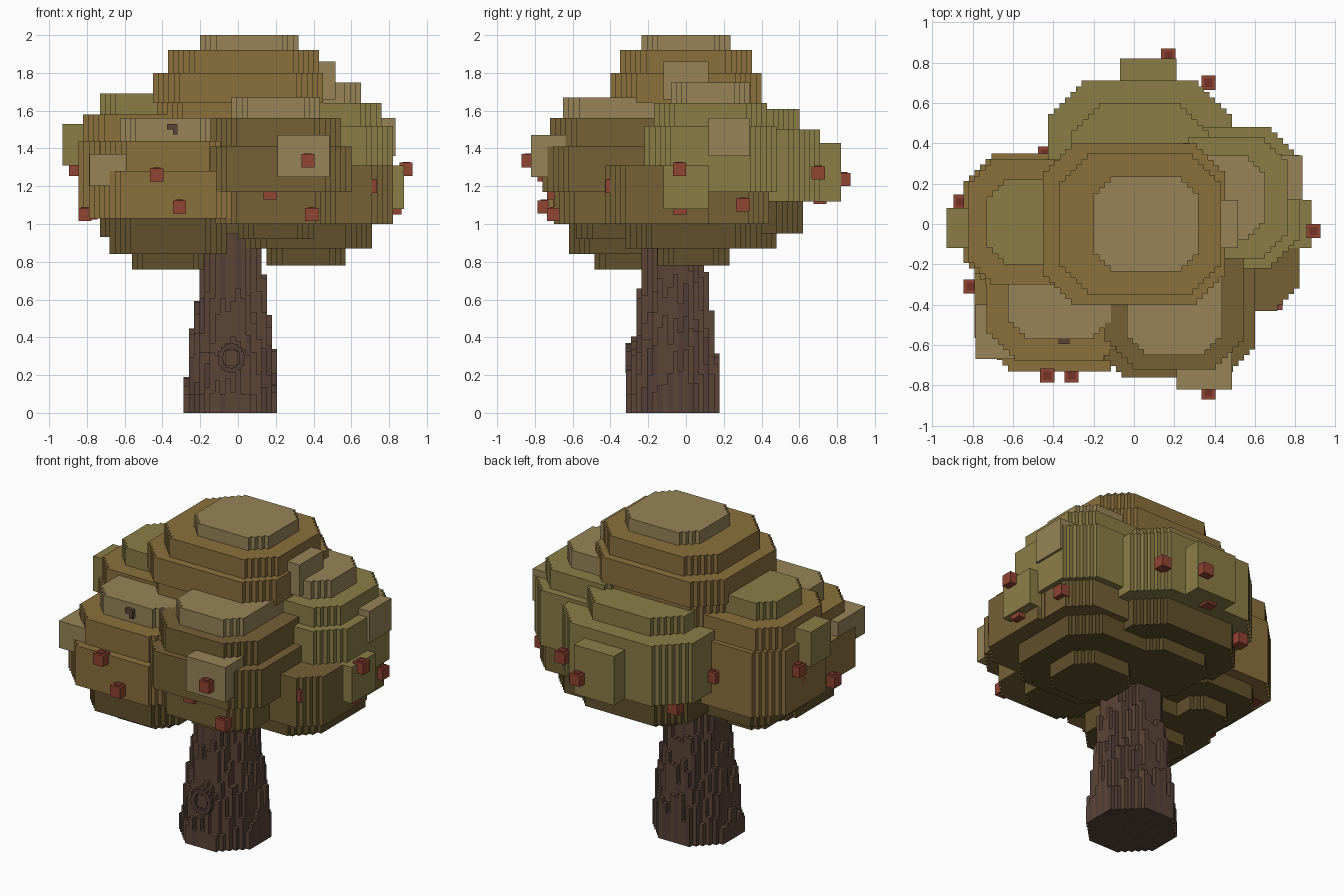
import bpy, bmesh, math, random

if "Cube" in bpy.data.objects:
    bpy.data.objects.remove(bpy.data.objects["Cube"])
random.seed(4)
V = 0.0275  # voxel size


def mat(name, hexa):
    m = bpy.data.materials.new(name)
    c = [(int(hexa[i:i + 2], 16) / 255) ** 2.2 for i in (0, 2, 4)]
    m.diffuse_color = (*c, 1)
    m.use_nodes = True
    m.node_tree.nodes["Principled BSDF"].inputs["Base Color"].default_value = m.diffuse_color
    return m


PALETTE = ["khaki", "brown", "umber", "olive", "shade"]
K, B, U, O, S = range(5)
LEAF = [mat(n, h) for n, h in zip(PALETTE, ["968458", "8a703f", "746138", "8a7d48", "61512f"])]
BARK = [mat("bark", "5c473a"), mat("dark_bark", "54413a")]
RED = [mat("fruit_red", "904636"), mat("fruit_dark", "74352e")]


def finish(bm, name, mats):
    me = bpy.data.meshes.new(name)
    bm.to_mesh(me)
    bm.free()
    for m in mats:
        me.materials.append(m)
    ob = bpy.data.objects.new(name, me)
    bpy.context.collection.objects.link(ob)
    return ob


def prism(bm, pts, z0, z1, mi):
    lo = [bm.verts.new((x, y, z0)) for x, y in pts]
    hi = [bm.verts.new((x, y, z1)) for x, y in pts]
    n = len(pts)
    fs = [bm.faces.new(lo[::-1]), bm.faces.new(hi)]
    for i in range(n):
        j = (i + 1) % n
        fs.append(bm.faces.new((lo[i], lo[j], hi[j], hi[i])))
    for f in fs:
        f.material_index = mi


def box(bm, x0, x1, y0, y1, z0, z1, mi=0):
    prism(bm, [(x0, y0), (x1, y0), (x1, y1), (x0, y1)], z0, z1, mi)


def stepped_octagon(cx, cy, hx, hy):
    # octagon whose diagonal corners are voxel stairs
    n = max(2, round(0.37 * min(hx, hy) / V))
    q = []
    for i in range(n):
        q += [(hx - i * V, hy - (n - i) * V), (hx - (i + 1) * V, hy - (n - i) * V)]
    q.append((hx - n * V, hy))
    pts = q + [(-x, y) for x, y in q[::-1]] + [(-x, -y) for x, y in q] + [(x, -y) for x, y in q[::-1]]
    return [(cx + x, cy + y) for x, y in pts]


def clump(name, cx, cy, layers, bumps=()):
    bm = bmesh.new()
    for z0, z1, hx, hy, mi in layers:
        prism(bm, stepped_octagon(cx, cy, hx, hy), z0, z1, mi)
    for b in bumps:
        box(bm, *b)
    return finish(bm, name, LEAF)


# Foliage clumps: (z0, z1, half x, half y, colour), then square leaf bumps
clump("leaf_crown", 0.0, 0.0, [
    (1.64, 1.80, .45, .40, B), (1.10, 1.64, .43, .38, B), (.95, 1.10, .36, .36, S)],
    [(.36, .515, -.12, .12, 1.66, 1.86, K)])
clump("leaf_crown_upper", .03, 0.0, [(1.80, 1.92, .40, .35, B)])
clump("leaf_cap", .06, 0.0, [(1.91, 2.0, .26, .235, K)])
clump("leaf_back", .03, .25, [
    (1.50, 1.61, .34, .35, O), (1.12, 1.50, .455, .46, O),
    (.95, 1.12, .38, .37, S), (.87, .95, .24, .23, S)],
    [(-.07, .21, .6, .82, 1.12, 1.43, O)])
clump("leaf_left", -.48, .01, [
    (1.58, 1.69, .25, .21, O), (1.44, 1.58, .34, .31, B), (1.03, 1.44, .365, .34, B),
    (.93, 1.03, .25, .27, S), (.84, .93, .14, .14, S)],
    [(-.93, -.7, -.12, .08, 1.31, 1.53, O)])
clump("leaf_front_left", -.37, -.32, [
    (1.44, 1.56, .255, .25, K), (1.28, 1.44, .36, .36, B), (1.03, 1.28, .42, .41, B),
    (.84, 1.03, .31, .30, S), (.76, .84, .19, .165, S)],
    [(-.785, -.54, -.67, -.4, 1.2, 1.37, K)])
clump("leaf_front_right", .20, -.34, [
    (1.56, 1.67, .235, .31, K), (1.41, 1.56, .345, .38, U), (1.17, 1.41, .40, .42, U),
    (1.00, 1.17, .32, .36, U), (.92, 1.0, .20, .24, S)],
    [(.21, .485, -.82, -.6, 1.25, 1.47, K)])
clump("leaf_right", .46, .13, [
    (1.64, 1.75, .19, .21, K), (1.52, 1.64, .30, .30, O), (1.17, 1.52, .36, .35, O),
    (1.00, 1.17, .33, .31, U)],
    [(.7, .835, .12, .34, 1.36, 1.56, K), (.7, .88, -.12, .12, 1.08, 1.31, O)])
clump("leaf_low_right", .42, -.10, [(1.00, 1.31, .40, .33, U)])
clump("leaf_underside", .36, .04, [(.87, 1.01, .35, .36, S), (.78, .87, .21, .19, S)])


# Trunk: voxel columns whose height falls off towards the rim
def height(i, j):
    dx, dy = (i + .5) * V, (j + .5) * V
    x, y = abs(dx), abs(dy)
    r = max(x, y, (x + y) * .72)
    if r > .25:
        return 0
    if r < .165:
        return 1.0
    r -= .06 * (dx + dy) * .5
    return max(.1, .62 - (r - .18) / .055 * .42 + random.choice((-.1, -.05, 0, .03, .06)))


R = range(-11, 11)
H = {(i, j): height(i, j) for i in R for j in R}
bm = bmesh.new()
for (i, j), h in H.items():
    if not h:
        continue
    x0, y0 = -.04 + i * V, -.07 + j * V
    c = [(x0, y0), (x0 + V, y0), (x0 + V, y0 + V), (x0, y0 + V)]
    shade = int(random.random() < .3)
    for z, order in ((0, c[::-1]), (h, c)):
        bm.faces.new([bm.verts.new((*p, z)) for p in order]).material_index = shade
    for k, (di, dj) in enumerate(((0, -1), (1, 0), (0, 1), (-1, 0))):
        low = H.get((i + di, j + dj), 0)
        if low < h:
            a, b = c[k], c[(k + 1) % 4]
            f = bm.faces.new([bm.verts.new(p) for p in
                              ((*a, low), (*b, low), (*b, h), (*a, h))])
            f.material_index = shade
finish(bm, "trunk", BARK)

# Knot ring on the trunk front
bm = bmesh.new()
for k in range(16):
    a = k * math.tau / 16
    x, z = -.035 + .058 * math.cos(a), .29 + .065 * math.sin(a)
    box(bm, x - V / 2, x + V / 2, -.32, -.24, z - V / 2, z + V / 2, 1)
box(bm, -.07, 0, -.31, -.24, .25, .33, 0)
finish(bm, "trunk_knot", BARK)

# Fruit cubes
bm = bmesh.new()
for x, y, z in [(-.43, -.75, 1.26), (-.31, -.75, 1.09), (.37, -.835, 1.335), (.39, -.70, 1.05),
                (.17, -.70, 1.165), (.70, -.39, 1.20), (.89, -.035, 1.29), (.83, -.03, 1.085),
                (-.81, -.31, 1.05), (-.86, .11, 1.29), (-.81, .06, 1.21), (-.78, .14, 1.06),
                (.79, .30, 1.10), (.37, .70, 1.27), (.17, .835, 1.235), (.04, .71, 1.14),
                (-.32, .56, 1.08), (-.44, .35, 1.23)]:
    s = .035
    box(bm, x - s, x + s, y - s, y + s, z - s, z + s, 0)
    box(bm, x - .02, x + .02, y - .02, y + .02, z + s, z + s + .004, 1)
finish(bm, "fruit", RED)

# Twig poking out of the front left clump
bm = bmesh.new()
box(bm, -.375, -.32, -.595, -.55, 1.5, 1.53)
box(bm, -.345, -.32, -.595, -.55, 1.475, 1.5)
finish(bm, "twig", BARK)
